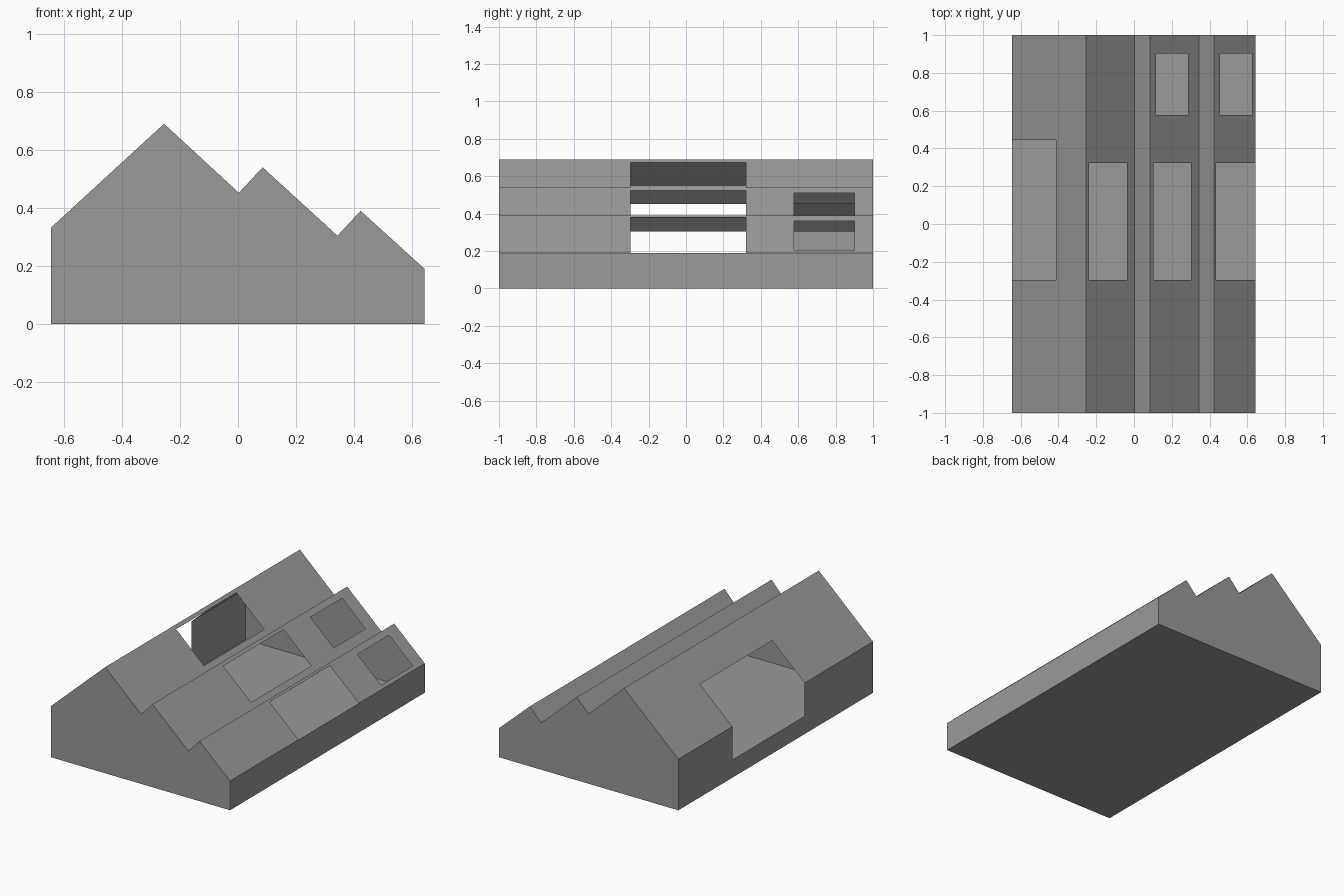
import bpy
import bmesh

if "Cube" in bpy.data.objects:
    bpy.data.objects.remove(bpy.data.objects["Cube"])

# Outline of the building seen from the front (x, z), from left base to right base
PROFILE = [(-0.645, 0), (-0.645, 0.332), (-0.255, 0.69), (0.003, 0.452),
           (0.085, 0.54), (0.343, 0.304), (0.423, 0.39), (0.643, 0.19), (0.643, 0)]

# Dark grey surface
grey = bpy.data.materials.new("dark_grey")
grey.diffuse_color = (0.32, 0.32, 0.32, 1)
grey.use_nodes = True
grey.node_tree.nodes["Principled BSDF"].inputs["Base Color"].default_value = grey.diffuse_color


def make_object(name, faces):
    bm = bmesh.new()
    for pts in faces:
        bm.faces.new([bm.verts.new(p) for p in pts])
    bmesh.ops.remove_doubles(bm, verts=bm.verts, dist=1e-5)
    mesh = bpy.data.meshes.new(name)
    bm.to_mesh(mesh)
    bm.free()
    mesh.materials.append(grey)
    obj = bpy.data.objects.new(name, mesh)
    bpy.context.collection.objects.link(obj)


def panel(name, a, b, holes=()):
    """Flat strip between profile points a and b; holes are (t0, t1, y0, y1)."""
    ts = sorted({0, 1, *[t for h in holes for t in h[:2]]})
    ys = sorted({-1, 1, *[y for h in holes for y in h[2:]]})

    def at(t, y):
        return (a[0] + (b[0] - a[0]) * t, y, a[1] + (b[1] - a[1]) * t)

    faces = []
    for t0, t1 in zip(ts, ts[1:]):
        for y0, y1 in zip(ys, ys[1:]):
            tm, ym = (t0 + t1) / 2, (y0 + y1) / 2
            if any(h[0] < tm < h[1] and h[2] < ym < h[3] for h in holes):
                continue
            faces.append([at(t0, y0), at(t1, y0), at(t1, y1), at(t0, y1)])
    make_object(name, faces)


def x_hole(i, x0, x1, y0, y1):
    """Roof opening given by x range, as fractions along segment i."""
    xa, xb = PROFILE[i][0], PROFILE[i + 1][0]
    return ((x0 - xa) / (xb - xa), (x1 - xa) / (xb - xa), y0, y1)


# Openings per profile segment: entrance on the left, skylights on right slopes
openings = {
    0: [(0.117 / 0.332, 1, -0.297, 0.445)],
    1: [x_hole(1, -0.645, -0.412, -0.297, 0.445)],
    2: [x_hole(2, -0.237, -0.037, -0.297, 0.322)],
    4: [x_hole(4, 0.102, 0.302, -0.297, 0.322), x_hole(4, 0.117, 0.285, 0.577, 0.902)],
    6: [x_hole(6, 0.435, 0.643, -0.297, 0.322), x_hole(6, 0.455, 0.625, 0.577, 0.902)],
}
names = ["left_wall", "main_roof_left", "main_roof_right", "middle_roof_left",
         "middle_roof_right", "low_roof_left", "low_roof_right", "right_wall"]

# Walls and roof slopes
for i, name in enumerate(names):
    panel(name, PROFILE[i], PROFILE[i + 1], openings.get(i, ()))

# Floor
panel("floor", PROFILE[-1], PROFILE[0])

# Gable walls
make_object("front_gable", [[(x, -1, z) for x, z in reversed(PROFILE)]])
make_object("back_gable", [[(x, 1, z) for x, z in PROFILE]])
